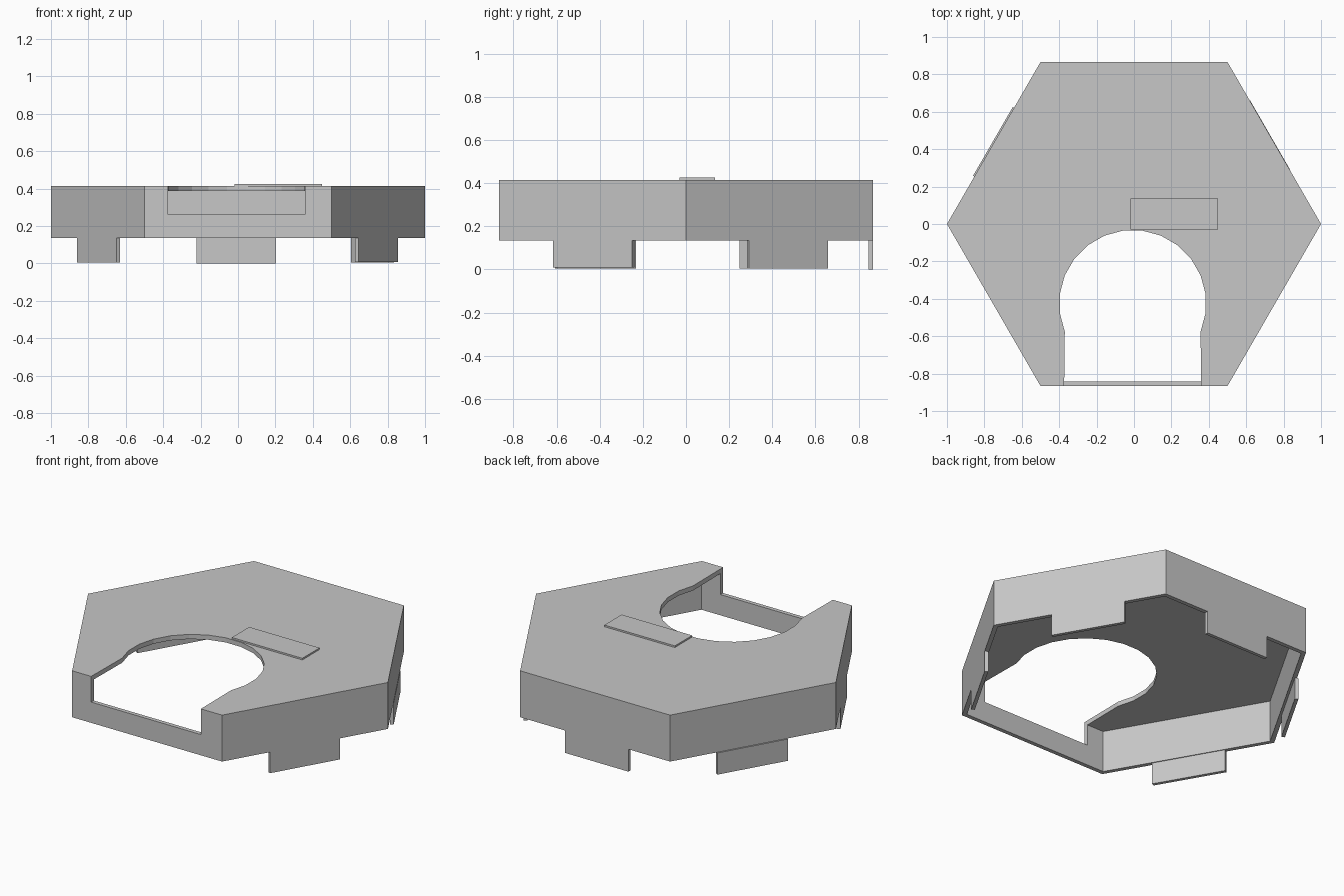
import bpy, bmesh
from math import sin, cos, radians, sqrt
from mathutils import Matrix

old = bpy.data.objects.get("Cube")
if old:
    bpy.data.objects.remove(old, do_unlink=True)

COLOUR = (0.57, 0.57, 0.57, 1)
grey = bpy.data.materials.new("plain_grey")
grey.use_nodes = True
grey.diffuse_color = COLOUR
grey.node_tree.nodes["Principled BSDF"].inputs["Base Color"].default_value = COLOUR


def prism(name, outline, z0, z1):
    """Extrude a flat outline between two heights."""
    bm = bmesh.new()
    face = bm.faces.new([bm.verts.new((x, y, z0)) for x, y in outline])
    up = bmesh.ops.extrude_face_region(bm, geom=[face])["geom"]
    verts = [v for v in up if isinstance(v, bmesh.types.BMVert)]
    bmesh.ops.translate(bm, vec=(0, 0, z1 - z0), verts=verts)
    bmesh.ops.recalc_face_normals(bm, faces=bm.faces)
    mesh = bpy.data.meshes.new(name)
    bm.to_mesh(mesh)
    bm.free()
    mesh.materials.append(grey)
    obj = bpy.data.objects.new(name, mesh)
    bpy.context.collection.objects.link(obj)
    return obj


def arc(radius, start, step, count, cx=0, cy=0):
    angles = [radians(start + step * i) for i in range(count)]
    return [(cx + radius * cos(a), cy + radius * sin(a)) for a in angles]


def rect(x0, x1, y0, y1):
    return [(x0, y0), (x1, y0), (x1, y1), (x0, y1)]


def cut(target, cutter):
    mod = target.modifiers.new(cutter.name, "BOOLEAN")
    mod.operation = "DIFFERENCE"
    mod.solver = "EXACT"
    mod.object = cutter
    cutter.hide_render = True
    bpy.context.view_layer.update()
    graph = bpy.context.evaluated_depsgraph_get()
    result = bpy.data.meshes.new_from_object(target.evaluated_get(graph))
    target.modifiers.clear()
    target.data = result
    bpy.data.objects.remove(cutter, do_unlink=True)


APOTHEM = sqrt(3) / 2
WALL_BOTTOM, LID_BOTTOM, LID_TOP = 0.135, 0.387, 0.415

# Hollow hexagonal cover, open underneath
cover = prism("hexagonal_cover", arc(1, 0, 60, 6), WALL_BOTTOM, LID_TOP)
inner = (APOTHEM - 0.025) / APOTHEM
cut(cover, prism("hollow_cutter", arc(inner, 0, 60, 6), 0, LID_BOTTOM))

# Keyhole opening through the lid and the upper front wall
keyhole = arc(0.393, -22.5, 15, 16, -0.007, -0.425) + [(-0.375, -1), (0.36, -1)]
cut(cover, prism("keyhole_cutter", keyhole, 0.26, 0.6))

# Raised label plate on the lid
prism("top_plate", rect(-0.02, 0.45, -0.03, 0.135), LID_TOP - 0.001, 0.425)

# Tabs below every wall but the front: direction, shift along wall, outward shift, bottom
TABS = {
    "front_left_tab": (-30, 0, 0, 0.008),
    "back_left_tab": (30, 0.048, 0.002, 0.004),
    "back_tab": (90, 0.01, 0, 0),
    "back_right_tab": (150, -0.005, 0.008, 0.004),
    "front_right_tab": (210, -0.01, 0, 0.004),
}
for name, (angle, shift, out, bottom) in TABS.items():
    face = APOTHEM + out
    tab = prism(name, rect(face - 0.02, face, shift - 0.212, shift + 0.212),
                bottom, WALL_BOTTOM)
    tab.data.transform(Matrix.Rotation(radians(angle), 4, "Z"))
